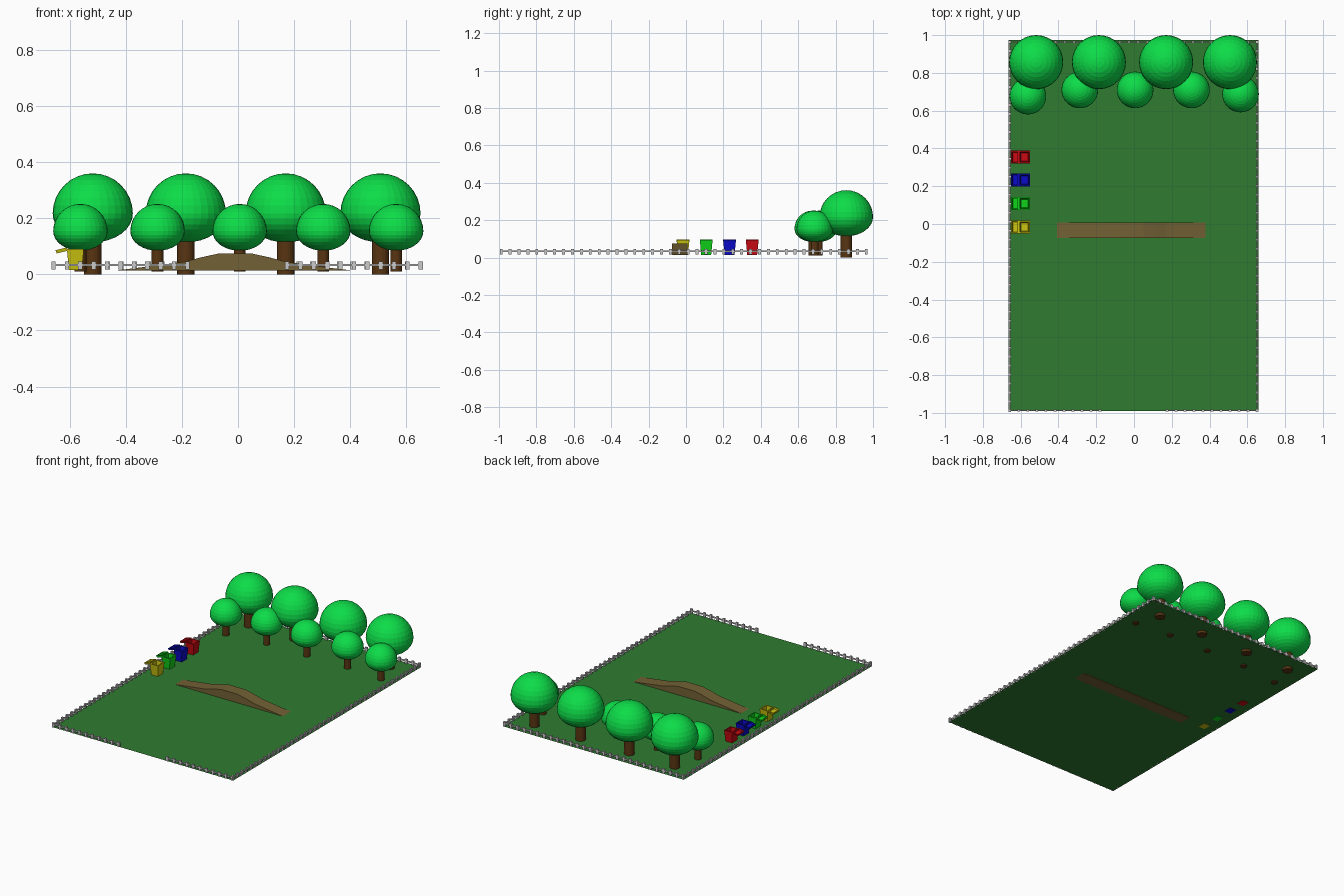
import bpy, bmesh, math
from mathutils import Matrix, Vector

if "Cube" in bpy.data.objects:
    bpy.data.objects.remove(bpy.data.objects["Cube"])

G = 0.017  # ground level


def mat(name, c):
    m = bpy.data.materials.new(name)
    m.diffuse_color = (*c, 1)
    m.use_nodes = True
    m.node_tree.nodes["Principled BSDF"].inputs["Base Color"].default_value = m.diffuse_color
    return m


GRASS = mat("grass", (0.028, 0.2, 0.03))
LEAF = mat("leaf", (0.004, 0.72, 0.065))
BARK = mat("bark", (0.1, 0.036, 0.006))
WOOD = mat("wood", (0.17, 0.12, 0.035))


def finish(name, bm, material=None):
    me = bpy.data.meshes.new(name)
    bmesh.ops.recalc_face_normals(bm, faces=bm.faces[:])
    bm.to_mesh(me)
    bm.free()
    ob = bpy.data.objects.new(name, me)
    bpy.context.collection.objects.link(ob)
    if material:
        me.materials.append(material)
    return ob


def add_box(bm, c, s):
    bmesh.ops.create_cube(bm, size=1, matrix=Matrix.Translation(c) @ Matrix.Diagonal((*s, 1)))


# lawn: a single thin sheet
bm = bmesh.new()
bmesh.ops.create_grid(bm, x_segments=1, y_segments=1, size=1,
                      matrix=Matrix.Translation((-0.003, -0.009, G)) @ Matrix.Diagonal((0.662, 0.982, 1, 1)))
finish("lawn", bm, GRASS)


# trees: round crown with a flattened underside on a straight trunk
def tree(i, x, y, r, z_mid, trunk_r, z_base):
    bm = bmesh.new()
    bmesh.ops.create_uvsphere(bm, u_segments=32, v_segments=16, radius=r)
    for v in bm.verts:
        if v.co.z < 0:
            v.co.z *= 0.72
        v.co += Vector((x, y, z_mid))
    finish(f"tree_crown_{i}", bm, LEAF)
    bm = bmesh.new()
    h = z_mid - z_base
    bmesh.ops.create_cone(bm, cap_ends=True, segments=24, radius1=trunk_r, radius2=trunk_r, depth=h,
                          matrix=Matrix.Translation((x, y, z_base + h / 2)))
    finish(f"tree_trunk_{i}", bm, BARK)


for i, x in enumerate((-0.518, -0.186, 0.17, 0.508)):
    tree(i, x, 0.857, 0.143, 0.217, 0.031, 0)
for i, (x, y) in enumerate(((-0.562, 0.677), (-0.287, 0.71), (0.006, 0.71), (0.304, 0.71), (0.564, 0.688))):
    tree(i + 4, x, y, 0.097, 0.154, 0.021, 0.01)

# arched ramp: side profile extruded across y
profile = [(-0.44, 0.013), (-0.36, 0.023), (-0.19, 0.045), (-0.13, 0.061), (-0.07, 0.074), (0.05, 0.074),
           (0.11, 0.061), (0.17, 0.045), (0.33, 0.023), (0.413, 0.013)]
bm = bmesh.new()
face = bm.faces.new([bm.verts.new((x, -0.075, z)) for x, z in profile])
ext = bmesh.ops.extrude_face_region(bm, geom=[face])
bmesh.ops.translate(bm, vec=(0, 0.083, 0),
                    verts=[v for v in ext["geom"] if isinstance(v, bmesh.types.BMVert)])
finish("ramp", bm, WOOD)


# open tapered tub: nested rings, open at the top
def tub(bm, hx, hy, z0, z1, taper, wall, at):
    rings = []
    for ax, ay, z in ((hx * taper, hy * taper, z0), (hx, hy, z1), (hx - wall, hy - wall, z1),
                      ((hx - wall) * taper, (hy - wall) * taper, z0 + (z1 - z0) * 0.2)):
        rings.append([bm.verts.new(at @ Vector((sx * ax, sy * ay, z)))
                      for sx, sy in ((-1, -1), (1, -1), (1, 1), (-1, 1))])
    for a, b in zip(rings, rings[1:]):
        for k in range(4):
            bm.faces.new((a[k], a[(k + 1) % 4], b[(k + 1) % 4], b[k]))
    bm.faces.new(rings[0])
    bm.faces.new(rings[-1])


# recycling bins with their lids tipped back
bins = (("yellow", -0.016, (0.6, 0.55, 0.005)), ("green", 0.108, (0.005, 0.65, 0.01)),
        ("blue", 0.233, (0.003, 0.003, 0.6)), ("red", 0.354, (0.6, 0.003, 0.006)))
for name, y, c in bins:
    m = mat(name, c)
    bm = bmesh.new()
    tub(bm, 0.03, 0.034, 0.015, 0.091, 0.78, 0.007, Matrix.Translation((-0.58, y, 0)))
    finish(f"{name}_bin", bm, m)
    bm = bmesh.new()
    tub(bm, 0.021, 0.034, -0.006, 0.006, 0.92, 0.006,
        Matrix.Translation((-0.629, y, 0.085)) @ Matrix.Rotation(math.radians(-14), 4, "Y"))
    finish(f"{name}_bin_lid", bm, m)


# fence runs: evenly spaced posts joined by one rail
def fence(name, a, b):
    a, b = Vector(a), Vector(b)
    d = b - a
    n = max(1, round(d.length / 0.048))
    bm = bmesh.new()
    along_x = abs(d.x) > abs(d.y)
    for k in range(n + 1):
        p = a + d * k / n
        add_box(bm, (p.x, p.y, 0.0315), (0.015, 0.011, 0.029) if along_x else (0.011, 0.015, 0.029))
    c = (a + b) / 2
    add_box(bm, (c.x, c.y, 0.033), (d.length, 0.006, 0.008) if along_x else (0.006, d.length, 0.008))
    finish(name, bm)


L, R, F, B = -0.658, 0.652, -0.988, 0.964
fence("fence_left", (L, F), (L, B))
fence("fence_right", (R, F), (R, B))
fence("fence_back", (L, B), (R, B))
fence("fence_front_left", (L, F), (-0.18, F))
fence("fence_front_right", (0.175, F), (R, F))
